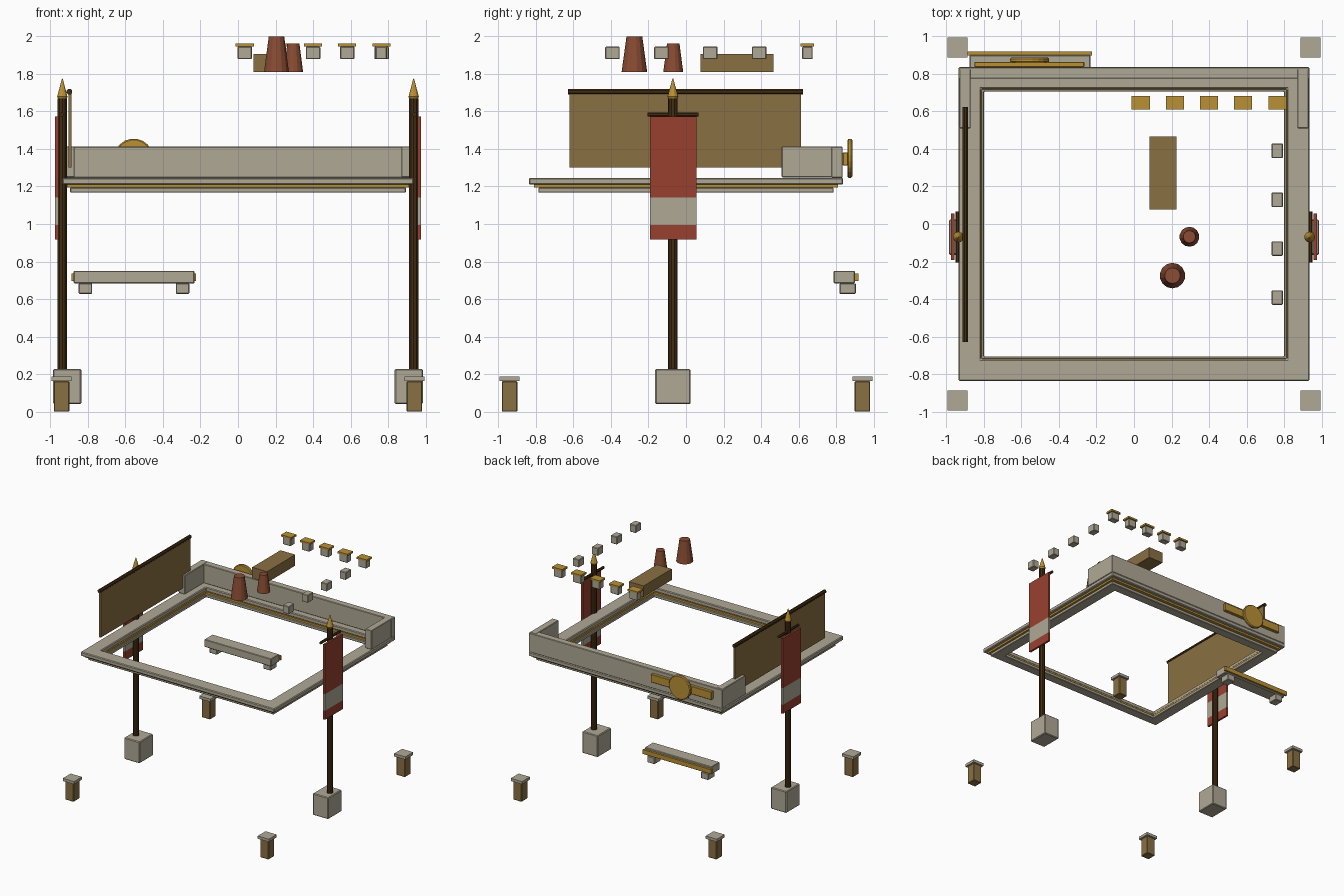
import bpy, bmesh, math

if "Cube" in bpy.data.objects:
    bpy.data.objects.remove(bpy.data.objects["Cube"])

def mat(name, r, g, b):
    m = bpy.data.materials.new(name)
    lin = lambda c: (c / 255 / 12.92) if c < 10 else ((c / 255 + 0.055) / 1.055) ** 2.4
    m.diffuse_color = (lin(r), lin(g), lin(b), 1)
    m.use_nodes = True
    m.node_tree.nodes["Principled BSDF"].inputs["Base Color"].default_value = m.diffuse_color
    return m

STONE = mat("pale stone", 176, 169, 150)
GOLD = mat("gold", 186, 145, 54)
TAN = mat("tan wood", 138, 112, 67)
DARK = mat("dark wood", 66, 45, 18)
RED = mat("red cloth", 152, 64, 47)
CLAY = mat("terracotta", 138, 76, 51)

def finish(name, bm, m, bevel=0.0):
    bmesh.ops.recalc_face_normals(bm, faces=bm.faces)
    me = bpy.data.meshes.new(name)
    bm.to_mesh(me)
    bm.free()
    me.materials.append(m)
    ob = bpy.data.objects.new(name, me)
    bpy.context.collection.objects.link(ob)
    if bevel:
        mod = ob.modifiers.new("bevel", 'BEVEL')
        mod.width = bevel
        mod.segments = 1
        mod.limit_method = 'ANGLE'
    return ob

def box(name, m, x, y, z, bevel=0.0):
    """Box from (min, max) pairs on each axis."""
    bm = bmesh.new()
    bmesh.ops.create_cube(bm, size=1)
    for v in bm.verts:
        v.co = [(a + b) / 2 + c * abs(b - a) for c, (a, b) in zip(v.co, (x, y, z))]
    return finish(name, bm, m, bevel)

def around(c, w):
    return (c - w / 2, c + w / 2)

def lathe(name, m, centre, profile, sides=12, axis='Z', bevel=0.0):
    """Closed solid of revolution from (radius, height) points."""
    bm = bmesh.new()
    rings = []
    for r, h in profile:
        ring = []
        for i in range(sides):
            a = 2 * math.pi * (i + 0.5) / sides
            p = (r * math.cos(a), r * math.sin(a), h)
            if axis == 'Y':
                p = (p[0], p[2], p[1])
            ring.append(bm.verts.new([c + q for c, q in zip(centre, p)]))
        rings.append(ring)
    for a, b in zip(rings, rings[1:]):
        for i in range(sides):
            j = (i + 1) % sides
            bm.faces.new((a[i], a[j], b[j], b[i]))
    bm.faces.new(rings[0])
    bm.faces.new(rings[-1])
    return finish(name, bm, m, bevel)

def frame(name, m, ox, oy, ix, iy, z, bevel=0.0):
    """Rectangular ring with mitred corners."""
    bm = bmesh.new()
    loops = []
    for x, y, h in ((ox, oy, z[0]), (ox, oy, z[1]), (ix, iy, z[1]), (ix, iy, z[0])):
        loops.append([bm.verts.new((sx * x, sy * y, h))
                      for sx, sy in ((-1, -1), (1, -1), (1, 1), (-1, 1))])
    for k in range(4):
        a, b = loops[k], loops[(k + 1) % 4]
        for i in range(4):
            j = (i + 1) % 4
            bm.faces.new((a[i], a[j], b[j], b[i]))
    return finish(name, bm, m, bevel)

# Roof cornice: stone slab, gold fillet, lower stone moulding
frame("cornice_slab", STONE, 0.935, 0.837, 0.815, 0.72, (1.21, 1.246), 0.006)
frame("cornice_gold_fillet", GOLD, 0.91, 0.81, 0.81, 0.715, (1.194, 1.21))
frame("cornice_lower_moulding", STONE, 0.895, 0.787, 0.80, 0.705, (1.167, 1.194), 0.004)

# Parapet walls at the back and the two back corners
box("parapet_back", STONE, (-0.935, 0.935), (0.775, 0.835), (1.246, 1.412), 0.004)
for s, side in ((-1, "left"), (1, "right")):
    box("parapet_" + side, STONE, tuple(sorted((s * 0.87, s * 0.932))),
        (0.51, 0.826), (1.248, 1.414), 0.004)

# Gold emblem on the back wall
box("emblem_bar", GOLD, (-0.85, -0.265), (0.835, 0.864), (1.312, 1.382), 0.003)
lathe("emblem_disc", GOLD, (-0.556, 0, 1.35),
      [(0.098, 0.860), (0.105, 0.866), (0.105, 0.880), (0.098, 0.887)], 20, 'Y')

# Bench at the back
box("bench_seat", STONE, (-0.876, -0.232), (0.787, 0.90), (0.684, 0.75), 0.004)
box("bench_gold_trim", GOLD, (-0.886, -0.224), (0.898, 0.918), (0.697, 0.735))
for x in (-0.813, -0.295):
    box("bench_foot", STONE, around(x, 0.072), (0.818, 0.905), (0.628, 0.684), 0.004)

# Banner poles on both sides
for s, side in ((-1, "left"), (1, "right")):
    px, py = s * 0.936, -0.07
    box("pole_base_" + side, STONE, around(s * 0.91, 0.15), around(py, 0.188), (0.04, 0.228), 0.006)
    lathe("pole_" + side, DARK, (px, py, 0), [(0.026, 0.228), (0.026, 1.668)], 10)
    lathe("pole_finial_" + side, GOLD, (px, py, 0),
          [(0.024, 1.668), (0.029, 1.678), (0.002, 1.775)], 10)
    lathe("banner_rod_" + side, DARK, (s * 0.94, 0, 1.583), [(0.012, -0.206), (0.012, 0.066)], 8, 'Y')
    for part, m, z in (("upper", RED, (1.14, 1.572)), ("stripe", STONE, (0.995, 1.14)),
                       ("lower", RED, (0.917, 0.995))):
        box("banner_%s_%s" % (part, side), m, tuple(sorted((s * 0.956, s * 0.974))),
            (-0.192, 0.055), z)

# Hanging screen over the left edge
box("screen_panel", TAN, (-0.904, -0.888), (-0.622, 0.614), (1.30, 1.70))
lathe("screen_rod", DARK, (-0.898, 0, 1.704), [(0.016, -0.63), (0.016, 0.623)], 8, 'Y')

# Capped blocks along the back
for x in (0.036, 0.218, 0.40, 0.582, 0.765):
    box("back_block", STONE, around(x, 0.077), around(0.647, 0.056), (1.878, 1.945), 0.004)
    box("back_block_cap", GOLD, around(x, 0.096), around(0.647, 0.072), (1.945, 1.961))

# Plain blocks along the right
for y in (-0.392, -0.131, 0.129, 0.39):
    box("right_block", STONE, around(0.763, 0.06), around(y, 0.077), (1.878, 1.945), 0.004)

# Roof ridge box and clay chimney pots
box("ridge_box", TAN, (0.083, 0.226), (0.077, 0.466), (1.81, 1.906))
lathe("chimney_large", CLAY, (0.205, -0.275, 0), [(0.068, 1.81), (0.042, 2.0)], 14)
lathe("chimney_small", CLAY, (0.295, -0.068, 0), [(0.053, 1.81), (0.033, 1.963)], 14)

# Corner ground posts
for x in (-0.94, 0.94):
    for y in (-0.94, 0.94):
        box("corner_post", TAN, around(x, 0.082), around(y, 0.082), (0.0, 0.163), 0.004)
        box("corner_post_cap", STONE, around(x, 0.108), around(y, 0.108), (0.163, 0.187))
